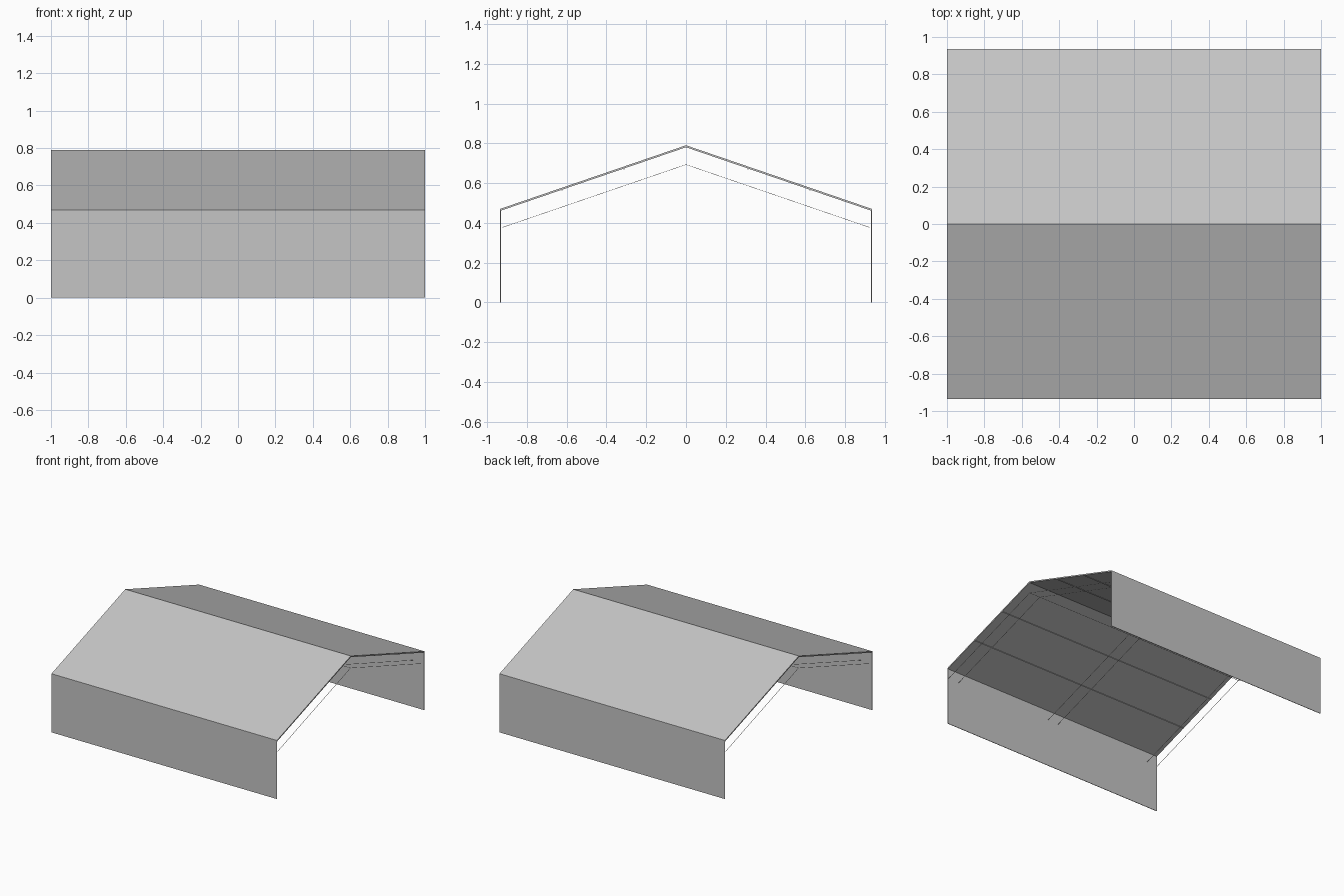
import bpy, bmesh

cube = bpy.data.objects.get("Cube")
if cube:
    bpy.data.objects.remove(cube, do_unlink=True)

HALF_X, HALF_Y = 1.0, 0.935
EAVE, RIDGE = 0.47, 0.79
THIN = 0.004

# One pale grey sheet metal for the whole shelter
grey = bpy.data.materials.new("pale_grey")
grey.use_nodes = True
colour = (0.56, 0.56, 0.56, 1)
grey.diffuse_color = colour
grey.node_tree.nodes["Principled BSDF"].inputs["Base Color"].default_value = colour


def roof_z(y):
    """Height of the outer roof surface."""
    return RIDGE - (RIDGE - EAVE) * abs(y) / HALF_Y


def extrude(name, profile, x0, x1):
    """Sweep a closed y-z profile along x."""
    bm = bmesh.new()
    face = bm.faces.new([bm.verts.new((x0, y, z)) for y, z in profile])
    swept = bmesh.ops.extrude_face_region(bm, geom=[face])["geom"]
    verts = [v for v in swept if isinstance(v, bmesh.types.BMVert)]
    bmesh.ops.translate(bm, verts=verts, vec=(x1 - x0, 0, 0))
    bmesh.ops.recalc_face_normals(bm, faces=bm.faces)
    mesh = bpy.data.meshes.new(name)
    bm.to_mesh(mesh)
    bm.free()
    mesh.materials.append(grey)
    obj = bpy.data.objects.new(name, mesh)
    bpy.context.collection.objects.link(obj)


def gable(name, reach, drop, depth, x0, x1):
    """Thin inverted V parallel to the roof."""
    ys = (-reach, 0, reach)
    top = [(y, roof_z(y) - drop) for y in ys]
    bottom = [(y, z - depth) for y, z in reversed(top)]
    extrude(name, top + bottom, x0, x1)


def bar(name, y, z, size):
    """Thin square bar running the length of the shelter."""
    h = size / 2
    extrude(name, [(y - h, z - h), (y + h, z - h), (y + h, z + h), (y - h, z + h)],
            -HALF_X, HALF_X)


# Roof sheet
gable("roof", HALF_Y, 0, 0.01, -HALF_X, HALF_X)

# Side walls
for side, label in ((-1, "front"), (1, "back")):
    outer, inner = side * HALF_Y, side * (HALF_Y - THIN)
    extrude(label + "_wall", [(outer, 0), (inner, 0), (inner, EAVE - THIN), (outer, EAVE - THIN)],
            -HALF_X, HALF_X)

    # Purlins tight under each slope
    for i in (1, 2):
        y = side * HALF_Y * i / 3
        bar(f"{label}_purlin_{i}", y, roof_z(y) - 0.012, THIN)

# Slender rafter chords at both ends and in the middle
for label, centre in (("right", -0.95), ("middle", 0), ("left", 0.95)):
    for i, offset in enumerate((-0.048, 0.048)):
        x = centre + offset
        gable(f"{label}_rafter_{i + 1}", HALF_Y - 0.01, 0.096, THIN / 2,
              x - THIN / 4, x + THIN / 4)

# Ridge tie below the peak
bar("ridge_tie", 0, RIDGE - 0.097, THIN / 2)
